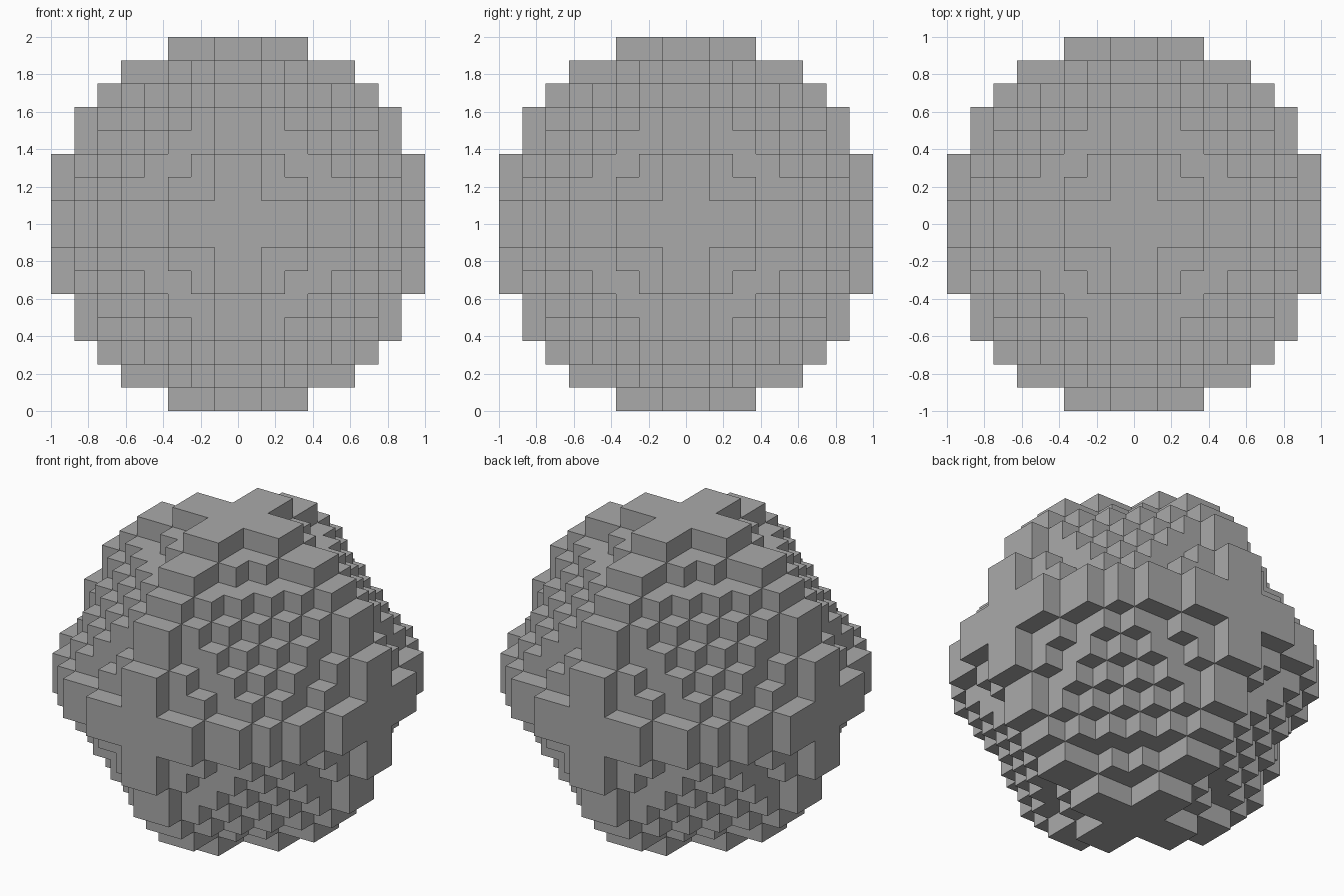
import bpy, bmesh
from itertools import permutations, product
from mathutils import Vector

if "Cube" in bpy.data.objects:
    bpy.data.objects.remove(bpy.data.objects["Cube"])

UNIT = 0.125   # edge of one block
N = 8          # blocks from centre to the outside

# Half-sizes (in blocks) of the boxes whose union is the stepped ball;
# each is used in every axis order.
BOXES = [(8, 3, 1), (7, 5, 1), (7, 3, 2), (6, 6, 1),
         (6, 5, 2), (6, 4, 3), (5, 5, 3), (5, 4, 4)]
SIZES = {p for box in BOXES for p in permutations(box)}


def filled(cell):
    """True when the block at this index lies inside any box."""
    return any(all(-s <= c < s for c, s in zip(cell, size)) for size in SIZES)


solid = {c for c in product(range(-N, N), repeat=3) if filled(c)}

bm = bmesh.new()
corners = {}


def vert(p):
    if p not in corners:
        corners[p] = bm.verts.new(Vector(p) * UNIT + Vector((0, 0, 1)))
    return corners[p]


# Outer skin: one square wherever a block meets empty space
for cell in solid:
    for axis, side in product(range(3), (0, 1)):
        near = list(cell)
        near[axis] += 1 if side else -1
        if tuple(near) in solid:
            continue
        u, v = (axis + 1) % 3, (axis + 2) % 3
        loop = []
        for du, dv in ((0, 0), (1, 0), (1, 1), (0, 1)):
            p = list(cell)
            p[axis] += side
            p[u] += du
            p[v] += dv
            loop.append(vert(tuple(p)))
        bm.faces.new(loop if side else loop[::-1])

# Merge flat areas into single faces
bmesh.ops.dissolve_limit(bm, angle_limit=0.01, verts=bm.verts[:], edges=bm.edges[:])

mesh = bpy.data.meshes.new("stepped_ball")
bm.to_mesh(mesh)
bm.free()

# Plain grey colour
grey = bpy.data.materials.new("plain_grey")
grey.diffuse_color = (0.4, 0.4, 0.4, 1)
grey.use_nodes = True
grey.node_tree.nodes["Principled BSDF"].inputs["Base Color"].default_value = grey.diffuse_color
mesh.materials.append(grey)

ball = bpy.data.objects.new("stepped_ball", mesh)
bpy.context.collection.objects.link(ball)
